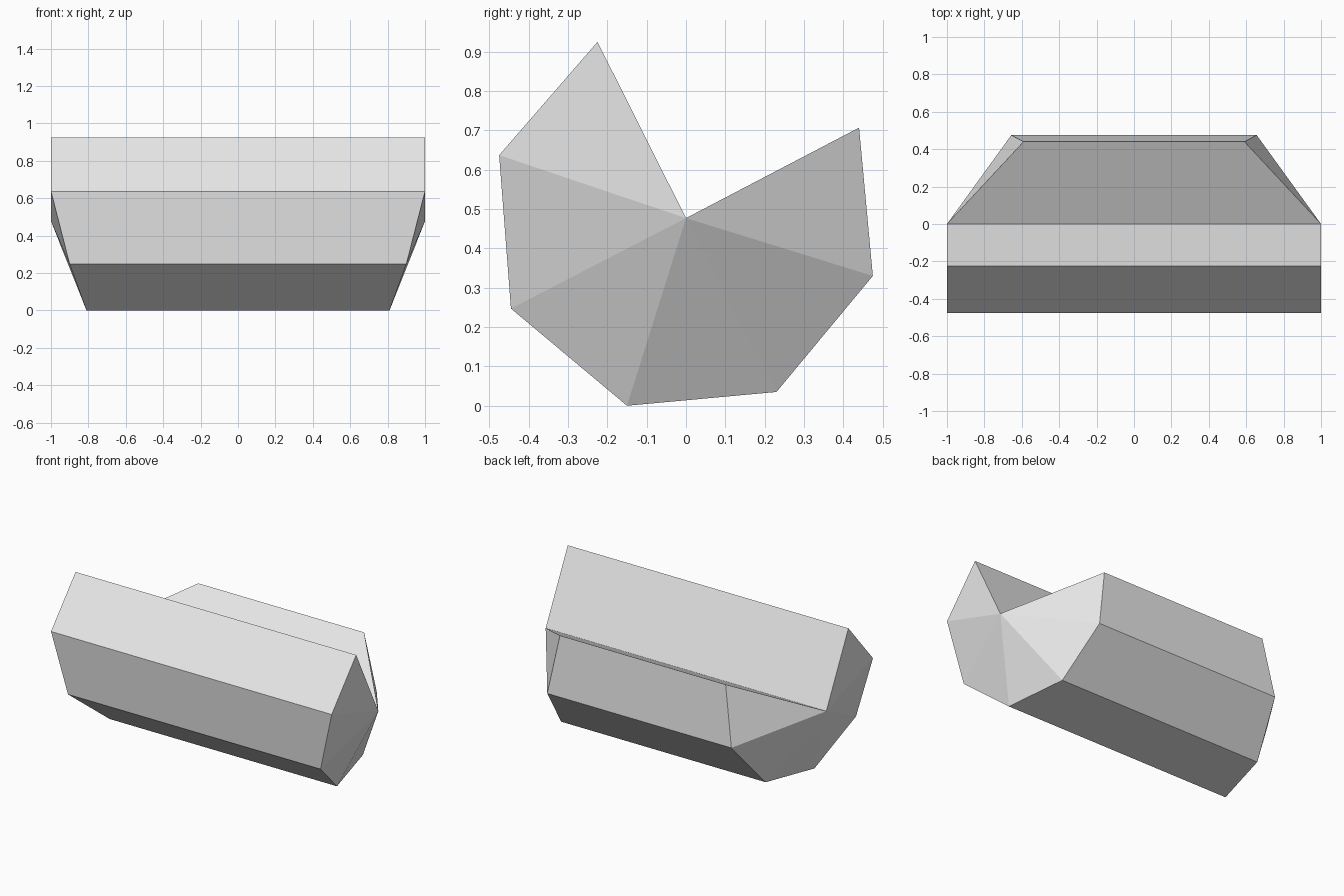
import bpy
import bmesh

cube = bpy.data.objects.get("Cube")
if cube:
    bpy.data.objects.remove(cube, do_unlink=True)

# Single grey surface colour
grey = bpy.data.materials.new("light grey")
grey.use_nodes = True
grey.diffuse_color = (0.8, 0.8, 0.8, 1)
grey.node_tree.nodes["Principled BSDF"].inputs["Base Color"].default_value = (0.8, 0.8, 0.8, 1)

# Open octagon section as (y, z), running from the front lip under to the back lip
section = [(-0.225, 0.925), (-0.475, 0.637), (-0.445, 0.247), (-0.15, 0.0),
           (0.23, 0.035), (0.475, 0.33), (0.44, 0.707)]
hub_point = (0.0, 0.477)
taper = 0.9

bm = bmesh.new()


def mirrored_pair(half_width, point):
    """Left and right vertices at the same section point."""
    return [bm.verts.new((side * half_width, *point)) for side in (1, -1)]


hub = mirrored_pair(1.0, hub_point)
# Each step after the second is a tenth narrower than the one before
rim = [mirrored_pair(taper ** max(i - 1, 0), p) for i, p in enumerate(section)]

# Outer panels and fanned end caps
for a, b in zip(rim, rim[1:]):
    bm.faces.new((a[0], a[1], b[1], b[0]))
    for side in (0, 1):
        bm.faces.new((hub[side], a[side], b[side]))

# Two inner walls of the notch
for lip in (rim[0], rim[-1]):
    bm.faces.new((hub[0], hub[1], lip[1], lip[0]))

bmesh.ops.recalc_face_normals(bm, faces=bm.faces)
mesh = bpy.data.meshes.new("notched_tapered_prism")
bm.to_mesh(mesh)
bm.free()
mesh.materials.append(grey)
body = bpy.data.objects.new("notched_tapered_prism", mesh)
bpy.context.collection.objects.link(body)
